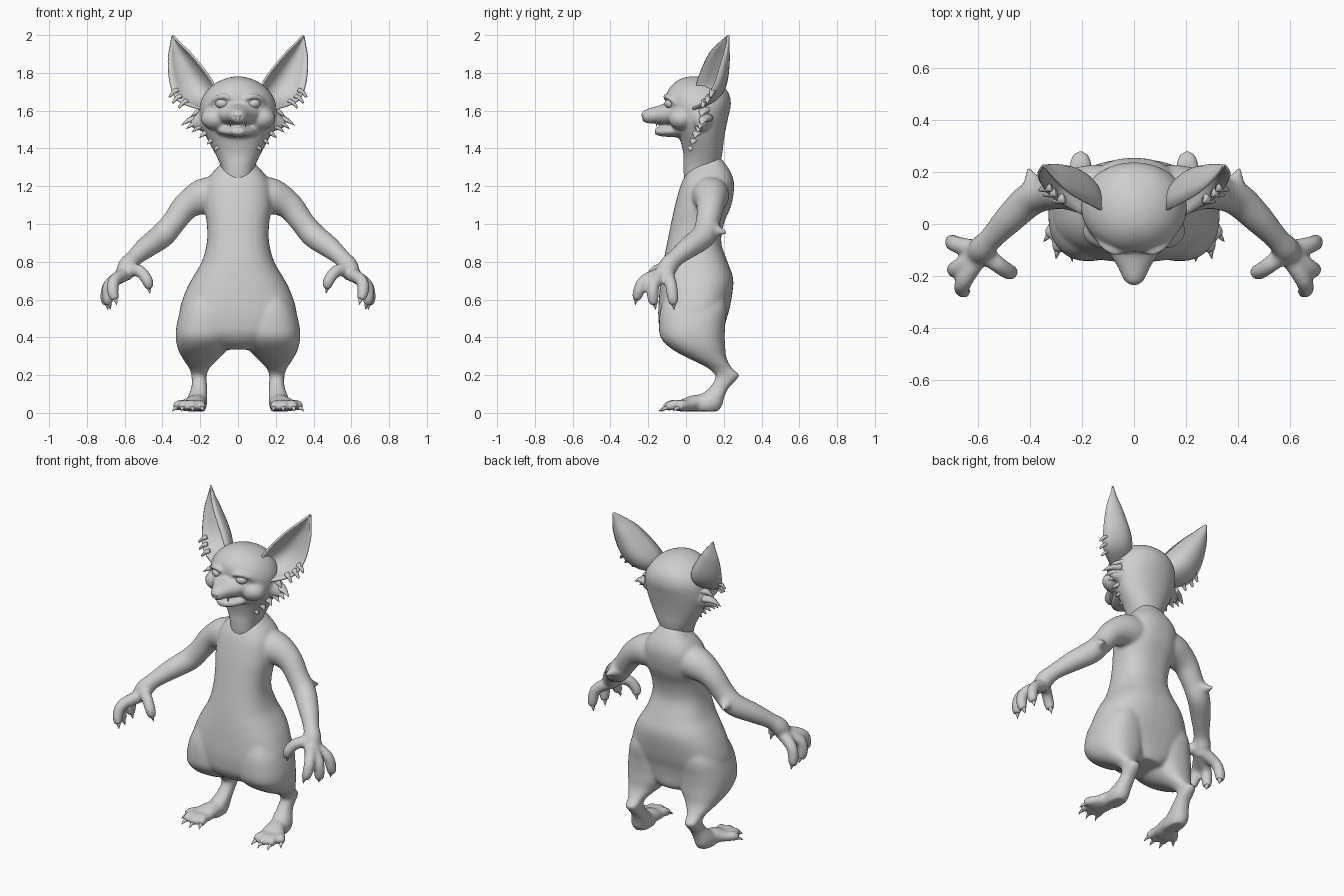
import bpy, bmesh, math
from mathutils import Vector

cube = bpy.data.objects.get("Cube")
if cube:
    bpy.data.objects.remove(cube)

fur = bpy.data.materials.new("fur_grey")
fur.use_nodes = True
fur.diffuse_color = (0.62, 0.62, 0.62, 1)
fur.node_tree.nodes["Principled BSDF"].inputs["Base Color"].default_value = (0.62, 0.62, 0.62, 1)


def smooth_rows(rows, n=5):
    """Catmull-Rom interpolation through rows of numbers."""
    out = []
    for i in range(len(rows) - 1):
        a, b, c, d = (rows[max(0, min(len(rows) - 1, k))] for k in range(i - 1, i + 3))
        for s in range(n):
            t = s / n
            out.append([q + 0.5 * t * (r - p + t * (2 * p - 5 * q + 4 * r - w + t * (3 * (q - r) + w - p)))
                        for p, q, r, w in zip(a, b, c, d)])
    return out + [list(rows[-1])]


def skin(bm, rings):
    loops = [[bm.verts.new(p) for p in ring] for ring in rings]
    n = len(loops[0])
    for a, b in zip(loops, loops[1:]):
        for i in range(n):
            j = (i + 1) % n
            bm.faces.new((a[i], a[j], b[j], b[i]))
    bm.faces.new(loops[0][::-1])
    bm.faces.new(loops[-1])


def stack(bm, rows, sx=1, power=2.4, n=40):
    """Loft of horizontal rounded sections: z, x min, x max, y front, y back."""
    rings = []
    for z, x0, x1, y0, y1 in smooth_rows(rows):
        ring = []
        for k in range(n):
            c, s = math.cos(math.tau * k / n), math.sin(math.tau * k / n)
            ex = math.copysign(abs(c) ** (2 / power), c)
            ey = math.copysign(abs(s) ** (2 / power), s)
            ring.append((sx * ((x0 + x1) / 2 + ex * (x1 - x0) / 2), (y0 + y1) / 2 + ey * (y1 - y0) / 2, z))
        rings.append(ring)
    skin(bm, rings)


def tube(bm, rows, sx=1, n=16):
    """Tube along a path: x, y, z, width radius, height radius."""
    rows = smooth_rows(rows)
    pts = [Vector(r[:3]) for r in rows]
    rings, quat, last = [], None, None
    for i, r in enumerate(rows):
        t = (pts[min(i + 1, len(pts) - 1)] - pts[max(i - 1, 0)]).normalized()
        quat = last.rotation_difference(t) @ quat if last else t.to_track_quat('Z', 'Y')
        last = t
        ring = []
        for k in range(n):
            a = math.tau * k / n
            p = pts[i] + quat @ Vector((r[3] * math.cos(a), r[4] * math.sin(a), 0))
            ring.append((sx * p.x, p.y, p.z))
        rings.append(ring)
    skin(bm, rings)


def ball(bm, centre, size):
    made = bmesh.ops.create_uvsphere(bm, u_segments=24, v_segments=16, radius=1)["verts"]
    bmesh.ops.scale(bm, vec=size, verts=made)
    bmesh.ops.translate(bm, vec=centre, verts=made)


def spike(bm, base, tip, r, sx=1, flat=0.5):
    """Curved tapering tuft or claw."""
    b, t = Vector(base), Vector(tip)
    m = b.lerp(t, 0.55) + Vector((0, 0, 0.1 * (t - b).length))
    tube(bm, [(*b, r, r * flat), (*m, r * 0.6, r * flat * 0.6), (*t, 0.001, 0.001)], sx, 10)


def finish(name, bm, voxel=0, relax=4):
    bmesh.ops.recalc_face_normals(bm, faces=bm.faces)
    mesh = bpy.data.meshes.new(name)
    bm.to_mesh(mesh)
    bm.free()
    obj = bpy.data.objects.new(name, mesh)
    bpy.context.collection.objects.link(obj)
    mesh.materials.append(fur)
    mesh.shade_smooth()
    if voxel:
        mod = obj.modifiers.new("blend", 'REMESH')
        mod.mode, mod.voxel_size, mod.use_smooth_shade = 'VOXEL', voxel, True
        mod = obj.modifiers.new("relax", 'SMOOTH')
        mod.factor, mod.iterations = 0.5, relax
    return obj


SIDES = (1, -1)

# Body: torso, thighs, arms, hands and feet blended into one skin
bm = bmesh.new()
torso = [(.335, .1, -.04, .18), (.37, .17, -.1, .195), (.42, .25, -.135, .2), (.48, .3, -.145, .21),
         (.55, .308, -.147, .23), (.65, .275, -.14, .248), (.72, .238, -.132, .248), (.8, .192, -.12, .22),
         (.9, .165, -.1, .187), (1.0, .165, -.08, .2), (1.1, .18, -.058, .24), (1.2, .175, -.03, .255),
         (1.26, .145, -.002, .243), (1.31, .1, .035, .215), (1.35, .07, .08, .185)]
stack(bm, [(z, -w, w, f, b) for z, w, f, b in torso])
fingers = [[(.60, -.13, .735), (.655, -.22, .70), (.662, -.252, .64), (.65, -.262, .60)],
           [(.60, -.12, .735), (.68, -.17, .68), (.69, -.175, .61), (.682, -.167, .575)],
           [(.60, -.10, .735), (.68, -.08, .68), (.70, -.07, .61), (.694, -.066, .575)],
           [(.58, -.11, .76), (.52, -.16, .75), (.48, -.185, .70), (.472, -.18, .66)]]
toes = [((.21, -.03), (.19, -.10)), ((.245, -.04), (.24, -.115)),
        ((.28, -.03), (.295, -.105)), ((.295, 0), (.33, -.045))]
for sx in SIDES:
    stack(bm, [(.66, .1, .235, -.09, .19), (.56, .05, .298, -.132, .215), (.47, .025, .324, -.143, .208),
               (.4, .025, .33, -.135, .205), (.345, .05, .32, -.085, .208), (.3, .09, .3, -.01, .212),
               (.26, .13, .275, .075, .228), (.23, .155, .255, .125, .25), (.2, .165, .247, .155, .282),
               (.17, .165, .245, .15, .262), (.13, .163, .248, .12, .225), (.08, .163, .268, .06, .202),
               (.04, .165, .275, .01, .192), (.008, .175, .26, .03, .17)], sx, 2.3)
    tube(bm, [(.21, .14, .055, .045, .045), (.225, .05, .052, .058, .044),
              (.245, -.01, .04, .078, .034), (.255, -.05, .032, .073, .024)], sx)
    for (bx, by), (tx, ty) in toes:
        tube(bm, [(bx, by, .04, .028, .028), ((bx + tx) / 2, (by + ty) / 2, .042, .028, .028),
                  (tx, ty, .028, .023, .021)], sx, 12)
    arm = [(.06, .12, 1.145, .1), (.17, .13, 1.148, .098), (.27, .13, 1.098, .074), (.34, .115, 1.01, .064),
           (.40, .095, .94, .066), (.48, .02, .88, .058), (.55, -.055, .82, .046), (.585, -.095, .775, .052),
           (.605, -.12, .72, .044)]
    tube(bm, [(*row, row[3]) for row in arm], sx, 24)
    # swept elbow tuft
    tube(bm, [(.355, .095, .99, .06, .06), (.385, .15, .968, .045, .04), (.402, .195, .957, .018, .016),
              (.406, .222, .955, .006, .006)], sx)
    for path in fingers:
        tube(bm, [(*p, r, r) for p, r in zip(path, (.038, .033, .031, .023))], sx, 12)
finish("body", bm, 0.01, 7)

# Head: skull, neck, muzzle, jaw, ruff and brows blended together
bm = bmesh.new()
skull = [(1.225, .06, -.008, .1), (1.26, .078, -.012, .14), (1.31, .092, -.014, .175), (1.37, .12, -.014, .192),
         (1.44, .158, -.03, .2), (1.5, .185, -.055, .21), (1.57, .203, -.085, .225), (1.64, .2, -.107, .238),
         (1.70, .17, -.1, .222), (1.745, .12, -.065, .175), (1.772, .06, -.02, .11), (1.782, .01, .03, .06)]
stack(bm, [(z, -w, w, f, b) for z, w, f, b in skull], 1, 2.1)
tube(bm, [(0, .02, 1.58, .16, .085), (0, -.07, 1.582, .125, .069), (0, -.12, 1.578, .092, .056),
          (0, -.165, 1.575, .064, .045), (0, -.205, 1.57, .045, .038), (0, -.228, 1.566, .03, .028)], 1, 24)
tube(bm, [(0, 0, 1.5, .13, .045), (0, -.08, 1.492, .095, .032), (0, -.13, 1.489, .064, .025),
          (0, -.165, 1.494, .03, .018)], 1, 24)
for sx in SIDES:
    ball(bm, (sx * .118, -.025, 1.558), (.08, .07, .06))
    tube(bm, [(.03, -.1, 1.655, .012, .012), (.075, -.108, 1.676, .014, .014),
              (.12, -.082, 1.664, .013, .013), (.145, -.05, 1.635, .01, .01)], sx, 10)
    tube(bm, [(.1, .09, 1.57, .09, .09), (.17, .085, 1.55, .06, .07), (.22, .08, 1.535, .03, .04),
              (.25, .08, 1.53, .012, .018)], sx)
finish("head", bm, 0.009, 6)

# Eyes and nose
for sx, side in zip(SIDES, ("left", "right")):
    bm = bmesh.new()
    ball(bm, (sx * .083, -.08, 1.638), (.036, .034, .028))
    finish(side + "_eye", bm)
bm = bmesh.new()
ball(bm, (0, -.215, 1.578), (.032, .021, .017))
ball(bm, (0, -.218, 1.56), (.013, .014, .022))
finish("nose", bm, 0.004, 3)

# Small fangs under the upper lip
bm = bmesh.new()
for sx in SIDES:
    spike(bm, (.04, -.155, 1.545), (.04, -.156, 1.514), .007, sx, 1)
finish("teeth", bm)

# Ears: concave leaf between an inner and an outer rim
inner = [(.13, .045, 1.62), (.122, .05, 1.715), (.16, .07, 1.79), (.245, .118, 1.895), (.305, .172, 1.955),
         (.345, .222, 1.997)]
outer = [(.20, .035, 1.61), (.312, .1, 1.652), (.355, .15, 1.735), (.368, .19, 1.86), (.358, .213, 1.94),
         (.349, .224, 1.997)]
depth = [(.03,), (.1,), (.11,), (.075,), (.03,), (0,)]
rims = list(zip(smooth_rows(inner), smooth_rows(outer), smooth_rows(depth)))
for sx, side in zip(SIDES, ("left", "right")):
    bm = bmesh.new()
    grid = []
    for a, b, (d,) in rims:
        row = []
        for k in range(13):
            s = k / 12
            p = Vector(a).lerp(Vector(b), s) + Vector((-.4, .87, -.1)) * d * (4 * s * (1 - s)) ** 0.75
            row.append(bm.verts.new((sx * p.x, p.y, p.z)))
        grid.append(row)
    for r0, r1 in zip(grid, grid[1:]):
        for k in range(12):
            bm.faces.new((r0[k], r0[k + 1], r1[k + 1], r1[k]))
    # ragged lower rim
    for a, b, d in rims[4:10:2]:
        spike(bm, Vector(b) + Vector((-.02, .012, .012)), Vector(b) + Vector((.018, 0, -.022)), .014, sx)
    ear = finish(side + "_ear", bm)
    mod = ear.modifiers.new("thickness", 'SOLIDIFY')
    mod.thickness, mod.offset = 0.012, 0

# Fur tufts along the cheek ruff
bm = bmesh.new()
cheek = [(.25, .078, 1.568), (.30, .08, 1.522), (.275, .07, 1.503), (.245, .06, 1.485),
         (.205, .045, 1.455), (.165, .03, 1.42), (.125, .018, 1.385)]
for sx in SIDES:
    for x, y, z in cheek:
        spike(bm, (x * .66, y + .025, z + .04), (x, y, z), .04, sx, 0.6)
finish("cheek_tufts", bm)

# Claws on fingers and toes
bm = bmesh.new()
for sx in SIDES:
    for path in fingers:
        a, b = Vector(path[2]), Vector(path[3])
        d = (b - a).normalized()
        spike(bm, b - d * .012, b + d * .03, .017, sx, 0.9)
    for (bx, by), (tx, ty) in toes:
        d = Vector((tx - bx, ty - by, 0)).normalized() * .03
        spike(bm, (tx - d.x * .4, ty - d.y * .4, .028), (tx + d.x, ty + d.y, .008), .014, sx, 0.9)
finish("claws", bm)
